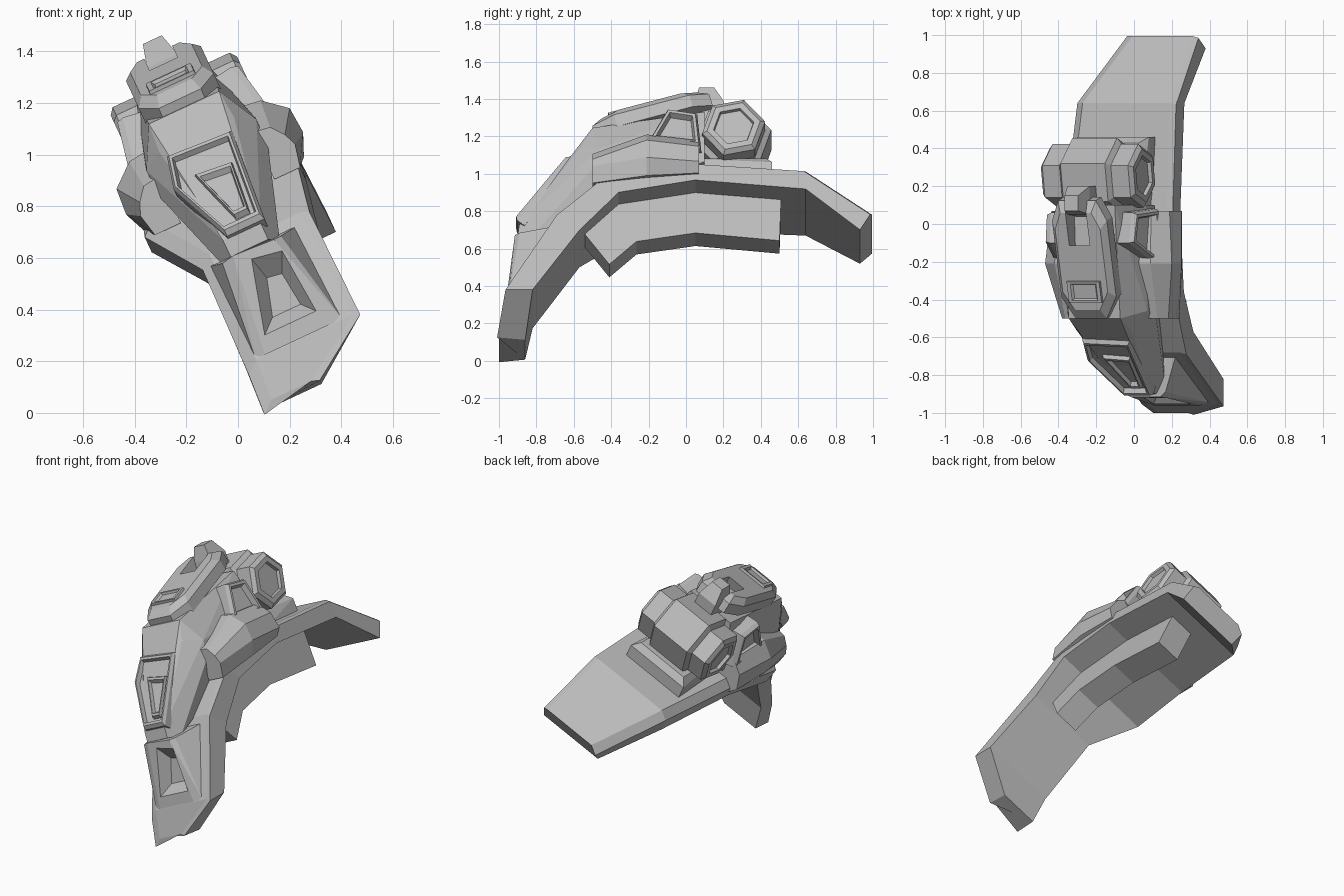
import bpy, bmesh
from math import radians, cos, sin, pi
from mathutils import Matrix, Vector

if "Cube" in bpy.data.objects:
    bpy.data.objects.remove(bpy.data.objects["Cube"])

grey = bpy.data.materials.new("armour grey")
grey.use_nodes = True
grey.diffuse_color = (0.5, 0.5, 0.5, 1)
grey.node_tree.nodes["Principled BSDF"].inputs["Base Color"].default_value = (0.5, 0.5, 0.5, 1)

# Parts are laid out upright about their mid plane, then leaned sideways
LEAN = Matrix.Rotation(radians(-25), 4, 'Y') @ Matrix.Translation((0.31, 0, 0))


def finish(bm, name):
    bmesh.ops.recalc_face_normals(bm, faces=bm.faces)
    bm.transform(LEAN)
    mesh = bpy.data.meshes.new(name)
    bm.to_mesh(mesh)
    bm.free()
    mesh.materials.append(grey)
    ob = bpy.data.objects.new(name, mesh)
    bpy.context.collection.objects.link(ob)
    return ob


def hull(name, pts, mirror=True):
    """Convex block from corner points, optionally symmetric."""
    bm = bmesh.new()
    for x, y, z in pts:
        bm.verts.new((x, y, z))
        if mirror:
            bm.verts.new((-x, y, z))
    bmesh.ops.convex_hull(bm, input=bm.verts)
    junk = [v for v in bm.verts if not v.link_faces]
    bmesh.ops.delete(bm, geom=junk, context='VERTS')
    bmesh.ops.dissolve_limit(bm, angle_limit=0.02, verts=bm.verts, edges=bm.edges)
    return finish(bm, name)


def loft(name, rings):
    """Skin closed rings of equal size and cap both ends."""
    bm = bmesh.new()
    rows = [[bm.verts.new(p) for p in r] for r in rings]
    n = len(rows[0])
    for a, b in zip(rows, rows[1:]):
        for i in range(n):
            bm.faces.new((a[i], a[(i + 1) % n], b[(i + 1) % n], b[i]))
    bm.faces.new(rows[0])
    bm.faces.new(rows[-1])
    return finish(bm, name)


def panel(name, pts, origin, right, up, steps):
    """Stack of shrinking outlines; steps are (scale, height) over a plane."""
    o, r, u = Vector(origin), Vector(right).normalized(), Vector(up).normalized()
    n = r.cross(u)
    cx = sum(p[0] for p in pts) / len(pts)
    cy = sum(p[1] for p in pts) / len(pts)
    return loft(name, [[o + r * (cx + (a - cx) * s) + u * (cy + (b - cy) * s) + n * h
                        for a, b in pts] for s, h in steps])


def carve(cutter, targets):
    """Cut a shape out of the targets and discard the cutter."""
    for ob in targets:
        mod = ob.modifiers.new("cut", 'BOOLEAN')
        mod.object = cutter
        mod.solver = 'EXACT'
        bpy.context.view_layer.update()
        done = ob.evaluated_get(bpy.context.evaluated_depsgraph_get())
        ob.data = bpy.data.meshes.new_from_object(done)
        ob.modifiers.clear()
    bpy.data.objects.remove(cutter)


# Curved main shell: left, right, bottom (y, z), top (y, z)
stations = [
    (-.22, .03, -.86, -.035, -1.0, -.02),
    (-.21, .28, -.82, .145, -.955, .145),
    (-.20, .27, -.57, .50, -.68, .59),
    (-.35, .31, -.36, .705, -.42, .80),
    (-.33, .32, .05, .773, .05, .867),
    (-.27, .32, .64, .72, .64, .825),
    (-.10, .33, .93, .475, .995, .565)]
shell = loft("main_shell", [[(l, by, bz), (r, by, bz), (r, ty - .01, tz), (r - .03, ty, tz + .012),
                             (l + .05, ty, tz + .012), (l, ty, tz - .03)]
                            for l, r, by, bz, ty, tz in stations])

# Rib under the shell
rib = [(-.41, .35, -.55, .54), (-.265, .485, -.37, .75), (.05, .535, .05, .82), (.50, .49, .51, .78)]
loft("inner_rib", [[(-.005, a, b), (.16, a, b), (.16, c, d), (-.005, c, d)] for a, b, c, d in rib])

# Front ridge running down to the tip, with a sunk tapered pit
ridge = hull("front_ridge", [(-.07, -.915, .56), (.1, -.915, .55), (-.12, -.96, .16), (.15, -.96, .16),
                             (-.16, -.945, .16), (.21, -.945, .16), (-.12, -.89, .55), (.13, -.89, .55),
                             (-.17, -.68, .56), (.2, -.68, .56)], False)
slope = (0, .06, .36)
pit = [(-.11, .02), (.13, .02), (.10, .30), (-.02, .32)]
carve(panel("pit_cutter", pit, (.01, -.97, .2), (1, 0, 0), slope,
            [(.5, -.075), (1, .0), (1.15, .03)]), (shell, ridge))

# Hood rising over the shell
hull("hood", [(.08, -.9, .56), (.08, -.89, .63), (.16, -.56, 1.045), (.15, -.5, 1.16),
              (.16, .1, 1.25), (.23, -.5, .88), (.235, -.46, 1.0), (.235, .1, 1.02),
              (.24, .1, .92), (.12, -.82, .54)])
rise = (0, .33, .42)
panel("hood_panel", [(-.06, .02), (.10, .02), (.13, .48), (-.14, .50), (-.17, .34)],
      (0, -.9, .61), (1, 0, 0), rise,
      [(1, -.03), (1, .02), (.93, .04), (.86, .04), (.81, .012)])
panel("hood_inset", [(.0, .08), (.06, .08), (.08, .34), (-.075, .36)],
      (0, -.9, .61), (1, 0, 0), rise,
      [(1, 0), (1, .012), (.92, .035), (.8, .035), (.68, .01)])

# Cap plate on top of the hood, notched behind for the hook
cap = [(-.09, 0), (.09, 0), (.16, .12), (.16, .54), (.11, .65), (-.11, .65), (-.16, .54), (-.16, .12)]
back = (0, .45, .13)
plate = panel("cap_plate", cap, (0, -.49, 1.16), (1, 0, 0), back,
              [(1, -.03), (1, .04), (.82, .075)])
carve(hull("notch_cutter", [(.06, -.13, 1.27), (.06, -.08, 1.5), (.06, .3, 1.5), (.06, .3, 1.3)]), [plate])
panel("cap_slot", [(-.1, .1), (.1, .1), (.1, .22), (-.1, .22)], (0, -.49, 1.16), (1, 0, 0), back,
      [(1, .05), (.95, .09), (.75, .09), (.65, .077), (.55, .077)])

# Hook between the cap and the barrel
hull("hook", [(.065, .04, 1.24), (.065, .05, 1.36), (.04, .07, 1.45), (.04, .15, 1.45),
              (.065, .2, 1.36), (.065, .2, 1.2)])


# Six-sided cross barrel with a thick middle and sunk ends
def hexagon(x, r):
    return [(x, .255 + r * cos(i * pi / 3 + .2), 1.115 + r * sin(i * pi / 3 + .2)) for i in range(6)]


barrel = [(.25, .095), (.25, .105), (.27, .11), (.27, .145), (.25, .172), (.15, .172), (.13, .205)]
loft("cross_barrel", [hexagon(-x, r) for x, r in barrel] + [hexagon(x, r) for x, r in barrel[::-1]])
hull("barrel_base", [(.21, .46, .82), (.21, .46, .93), (.17, .43, .97), (.2, 0, .82), (.17, 0, .97)])

# Side blocks and vents on both flanks
block = [(-.5, (.2, .76), (.31, .76), (.33, .85), (.31, .90), (.27, .95), (.2, .96)),
         (-.21, (.2, .79), (.34, .79), (.378, .88), (.37, .985), (.28, 1.06), (.2, 1.07)),
         (.07, (.2, .81), (.33, .81), (.37, .86), (.345, .96), (.27, 1.03), (.2, 1.03))]
vent = [(-.22, 0), (.08, 0), (.06, .22), (-.1, .25)]
for side, word in ((1, "left"), (-1, "right")):
    loft(word + "_side_block", [[(side * x, y, z) for x, z in ring] for y, *ring in block])
    panel(word + "_vent", [(side * a, b) for a, b in vent], (.28 * side, 0, .98),
          (0, side, 0), (-.2 * side, 0, 1),
          [(1.05, -.12), (1, 0), (.9, .025), (.76, .025), (.68, -.01)])
